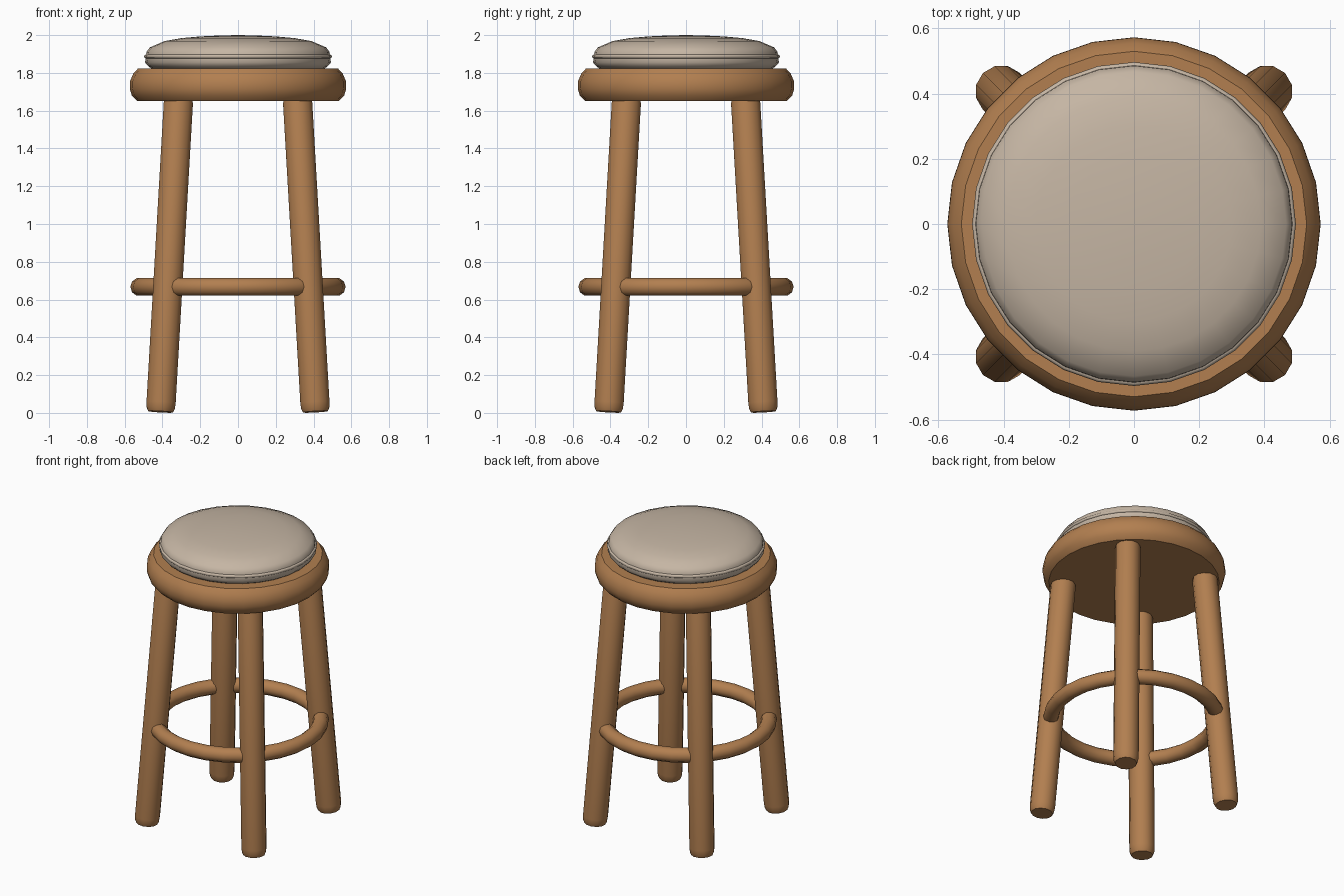
import bpy, bmesh, math
from mathutils import Vector

cube = bpy.data.objects.get("Cube")
if cube:
    bpy.data.objects.remove(cube, do_unlink=True)


def material(name, rgb):
    m = bpy.data.materials.new(name)
    m.use_nodes = True
    m.diffuse_color = (*rgb, 1)
    m.node_tree.nodes["Principled BSDF"].inputs["Base Color"].default_value = (*rgb, 1)
    return m


wood = material("warm_wood", (0.445, 0.212, 0.08))
fabric = material("beige_fabric", (0.56, 0.465, 0.37))


def finish(obj, name, mat, angle):
    obj.name = obj.data.name = name
    obj.data.materials.append(mat)
    bpy.ops.object.select_all(action="DESELECT")
    obj.select_set(True)
    bpy.context.view_layer.objects.active = obj
    bpy.ops.object.shade_smooth_by_angle(angle=math.radians(angle))
    return obj


def lathe(name, profile, sides, mat, angle=40):
    """Turn a (radius, height) profile about z; zero radius closes an end."""
    bm = bmesh.new()
    verts = [bm.verts.new((r, 0, z)) for r, z in profile]
    edges = [bm.edges.new(pair) for pair in zip(verts, verts[1:])]
    bmesh.ops.spin(bm, geom=verts + edges, cent=(0, 0, 0), axis=(0, 0, 1),
                   angle=math.tau, steps=sides, use_merge=True)
    bmesh.ops.remove_doubles(bm, verts=bm.verts, dist=0.0001)
    bmesh.ops.recalc_face_normals(bm, faces=bm.faces)
    mesh = bpy.data.meshes.new(name)
    bm.to_mesh(mesh)
    bm.free()
    obj = bpy.data.objects.new(name, mesh)
    bpy.context.collection.objects.link(obj)
    return finish(obj, name, mat, angle)


# Round wooden seat with softened rim
lathe("seat_base", [(0, 1.652), (0.535, 1.652), (0.562, 1.68), (0.573, 1.715),
                    (0.572, 1.755), (0.555, 1.795), (0.53, 1.823), (0, 1.823)],
      28, wood)

# Domed cushion, with a piped seam around its widest part
lathe("cushion", [(0, 1.815), (0.445, 1.815), (0.475, 1.835), (0.492, 1.855),
                  (0.488, 1.885), (0.485, 1.91), (0.467, 1.935), (0.39, 1.968),
                  (0.3, 1.984), (0.2, 1.993), (0.1, 1.998), (0, 2.0)],
      28, fabric, 50)
bpy.ops.mesh.primitive_torus_add(major_segments=28, minor_segments=8,
                                 major_radius=0.486, minor_radius=0.011,
                                 location=(0, 0, 1.887))
finish(bpy.context.object, "cushion_piping", fabric, 60)

# Four splayed legs with softened ends
for side_x, x in (("left", 1), ("right", -1)):
    for side_y, y in (("front", -1), ("back", 1)):
        foot = Vector((0.41 * x, 0.41 * y, 0.006))
        axis = Vector((0.313 * x, 0.313 * y, 1.69)) - foot
        n = axis.length
        leg = lathe(f"{side_y}_{side_x}_leg",
                    [(0, 0), (0.068, 0), (0.077, 0.02), (0.08, 0.05),
                     (0.08, n - 0.05), (0.068, n), (0, n)], 12, wood)
        leg.location = foot
        leg.rotation_euler = axis.to_track_quat("Z", "Y").to_euler()

# Footrest ring passing through the legs
bpy.ops.mesh.primitive_torus_add(major_segments=28, minor_segments=10,
                                 major_radius=0.521, minor_radius=0.049,
                                 location=(0, 0, 0.667))
finish(bpy.context.object, "footrest_ring", wood, 60)
